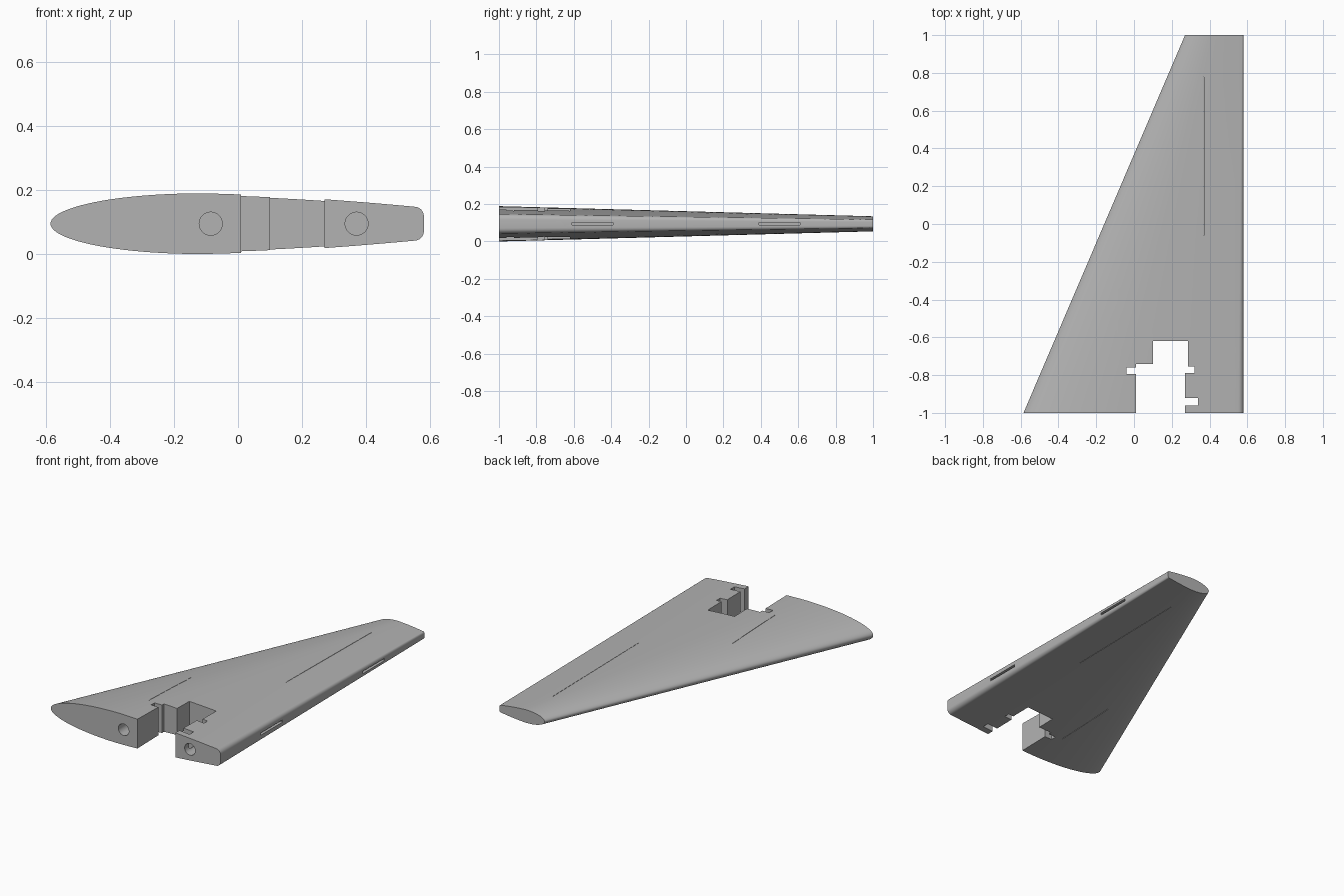
import bpy, bmesh, math

if "Cube" in bpy.data.objects:
    bpy.data.objects.remove(bpy.data.objects["Cube"])

TE = 0.58          # trailing edge x, shared by root and tip
MID = 0.0945       # height of the chord plane

grey = bpy.data.materials.new("light_grey")
grey.diffuse_color = (0.45, 0.45, 0.45, 1)
grey.use_nodes = True
grey.node_tree.nodes["Principled BSDF"].inputs["Base Color"].default_value = grey.diffuse_color


def make(name, bm):
    bmesh.ops.recalc_face_normals(bm, faces=bm.faces)
    me = bpy.data.meshes.new(name)
    bm.to_mesh(me)
    bm.free()
    ob = bpy.data.objects.new(name, me)
    bpy.context.collection.objects.link(ob)
    me.materials.append(grey)
    return ob


def loft(name, rings):
    """Skin a list of closed point rings and cap both ends."""
    bm = bmesh.new()
    rows = [[bm.verts.new(p) for p in r] for r in rings]
    n = len(rows[0])
    for a, b in zip(rows, rows[1:]):
        for i in range(n):
            j = (i + 1) % n
            bm.faces.new((a[i], a[j], b[j], b[i]))
    bm.faces.new(rows[0])
    bm.faces.new(rows[-1])
    return make(name, bm)


def box(name, x0, x1, y0, y1, z0, z1):
    ring = [(x0, y0), (x1, y0), (x1, y1), (x0, y1)]
    return loft(name, [[(x, y, z) for x, y in ring] for z in (z0, z1)])


def rod(name, x, y0, y1, r=0.036, n=32):
    return loft(name, [[(x + r * math.cos(2 * math.pi * i / n), y,
                         MID + r * math.sin(2 * math.pi * i / n))
                        for i in range(n)] for y in (y0, y1)])


# Half profile: elliptical nose, tapering back, rounded trailing corner
half = []
for i in range(25):
    a = math.pi / 2 * i / 24
    half.append((-0.12 - 0.465 * math.cos(a), 0.0945 * math.sin(a)))
for i in range(1, 15):
    v = i / 14
    half.append((-0.12 + 0.67 * v, 0.0945 - 0.0415 * v ** 1.5))
for i in range(1, 7):
    a = math.pi / 2 * i / 6
    half.append((0.55 + 0.03 * math.sin(a), 0.023 + 0.03 * math.cos(a)))
profile = half + [(x, -z) for x, z in reversed(half[1:])]

# Wing panel: straight taper from root to tip
rings = []
for k in range(13):
    t = k / 12
    sx, sz = 1 - 0.734 * t, 1 - 0.575 * t
    rings.append([(TE + (x - TE) * sx, -1 + 2 * t, MID + z * sz) for x, z in profile])
wing = loft("wing_panel", rings)

# Root bay with its stepped outline and side pockets
bay = [(0.01, -1.1), (0.27, -1.1), (0.27, -0.96), (0.34, -0.96), (0.34, -0.92),
       (0.27, -0.92), (0.27, -0.79), (0.32, -0.79), (0.32, -0.755), (0.285, -0.755),
       (0.285, -0.62), (0.10, -0.62), (0.10, -0.74), (0.01, -0.74), (0.01, -0.76),
       (-0.04, -0.76), (-0.04, -0.795), (0.01, -0.795)]
cutters = [loft("bay_cutter", [[(x, y, z) for x, y in bay] for z in (-0.1, 0.3)])]

# Spar tube holes with thin slits through the skins
for x, hole_end, s0 in ((-0.085, -0.33, -0.75), (0.37, 0.78, -0.06)):
    cutters.append(rod("spar_cutter", x, -1.1, hole_end))
    cutters.append(box("slit_cutter", x - 0.001, x + 0.001, s0, hole_end - 0.002, -0.1, 0.3))

# Hinge slots in the trailing edge
for y in (-0.5, 0.5):
    cutters.append(box("hinge_cutter", 0.48, 0.7, y - 0.11, y + 0.11, MID - 0.007, MID + 0.007))

bpy.context.view_layer.objects.active = wing
wing.select_set(True)
for c in cutters:
    c.hide_render = True
    m = wing.modifiers.new("cut", 'BOOLEAN')
    m.operation, m.solver, m.object = 'DIFFERENCE', 'EXACT', c
    bpy.ops.object.modifier_apply(modifier=m.name)
    bpy.data.objects.remove(c)

bpy.ops.object.shade_smooth_by_angle(angle=math.radians(30))
